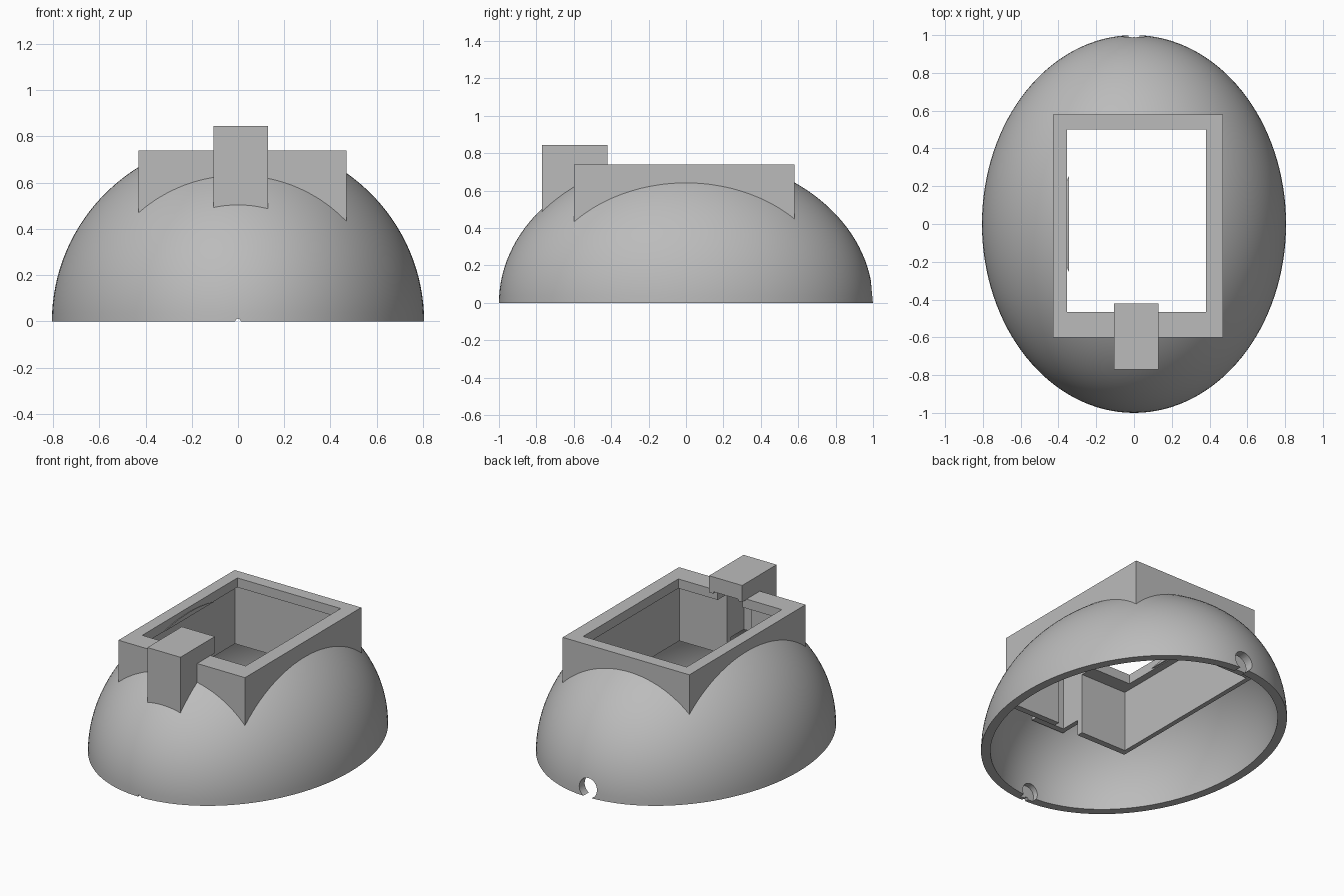
import bpy
import bmesh
from mathutils import Matrix

if "Cube" in bpy.data.objects:
    bpy.data.objects.remove(bpy.data.objects["Cube"], do_unlink=True)

grey = bpy.data.materials.new("plain grey")
grey.use_nodes = True
grey.diffuse_color = (0.5, 0.5, 0.5, 1)
grey.node_tree.nodes["Principled BSDF"].inputs["Base Color"].default_value = (0.5, 0.5, 0.5, 1)


def finish(name, bm):
    bmesh.ops.recalc_face_normals(bm, faces=bm.faces)
    mesh = bpy.data.meshes.new(name)
    bm.to_mesh(mesh)
    bm.free()
    mesh.materials.append(grey)
    obj = bpy.data.objects.new(name, mesh)
    bpy.context.collection.objects.link(obj)
    return obj


def box(name, x, y, z):
    """Box from (min, max) pairs on each axis."""
    bm = bmesh.new()
    bmesh.ops.create_cube(bm, size=1)
    for v in bm.verts:
        v.co = [lo + (c + 0.5) * (hi - lo) for c, (lo, hi) in zip(v.co, (x, y, z))]
    return finish(name, bm)


def ellipsoid(name, radii, half):
    bm = bmesh.new()
    bmesh.ops.create_uvsphere(bm, u_segments=128, v_segments=64, radius=1)
    if half:
        low = [v for v in bm.verts if v.co.z < -0.001]
        bmesh.ops.delete(bm, geom=low, context="VERTS")
        for v in bm.verts:
            if v.co.z < 0.001:
                v.co.z = 0
        bmesh.ops.holes_fill(bm, edges=[e for e in bm.edges if e.is_boundary], sides=0)
    bmesh.ops.scale(bm, vec=radii, verts=bm.verts)
    return finish(name, bm)


def rod(name, radius, y, z):
    """Cylinder along the y axis."""
    bm = bmesh.new()
    bmesh.ops.create_cone(bm, cap_ends=True, segments=32, radius1=radius,
                          radius2=radius, depth=y[1] - y[0],
                          matrix=Matrix.Translation((0, sum(y) / 2, z))
                          @ Matrix.Rotation(1.5708, 4, "X"))
    return finish(name, bm)


def cut(target, *cutters):
    bpy.ops.object.select_all(action="DESELECT")
    bpy.context.view_layer.objects.active = target
    target.select_set(True)
    for cutter in cutters:
        cutter.hide_render = True
        mod = target.modifiers.new("cut", "BOOLEAN")
        mod.operation = "DIFFERENCE"
        mod.solver = "EXACT"
        mod.object = cutter
        bpy.ops.object.modifier_apply(modifier=mod.name)
        bpy.data.objects.remove(cutter, do_unlink=True)


def slot():
    """Cable channel behind the hood."""
    return box("slot_cutter", (-0.075, 0.10), (-0.73, -0.3), (0.2, 0.75))


# Hollow half-ellipsoid body with the socket, channel and end holes removed
dome = ellipsoid("dome_shell", (0.805, 1.0, 0.79), True)
cut(dome,
    ellipsoid("hollow_cutter", (0.75, 0.945, 0.735), False),
    box("socket_cutter", (-0.41, 0.45), (-0.57, 0.55), (0.2, 0.685)),
    box("opening_cutter", (-0.345, 0.39), (-0.475, 0.51), (0.5, 1)),
    slot(),
    rod("back_hole_cutter", 0.063, (0.8, 1.2), 0.055),
    rod("front_recess_cutter", 0.055, (-0.975, -0.8), 0.03),
    rod("front_pinhole_cutter", 0.012, (-1.2, -0.8), 0))
bpy.ops.object.shade_smooth_by_angle(angle=0.5)

# Rectangular socket with thin walls and an inward lip at the top
frame = box("socket_frame", (-0.43, 0.47), (-0.60, 0.58), (0.29, 0.74))
cut(frame,
    box("cavity_cutter", (-0.40, 0.44), (-0.56, 0.54), (0.1, 0.68)),
    box("lip_cutter", (-0.355, 0.38), (-0.465, 0.50), (0.5, 1)),
    slot())

# Hollow hood over the front wall, overhanging the socket
hood = box("cable_hood", (-0.105, 0.13), (-0.77, -0.42), (0.39, 0.845))
cut(hood,
    slot(),
    box("overhang_cutter", (-0.3, 0.3), (-0.57, -0.3), (0.2, 0.738)))
